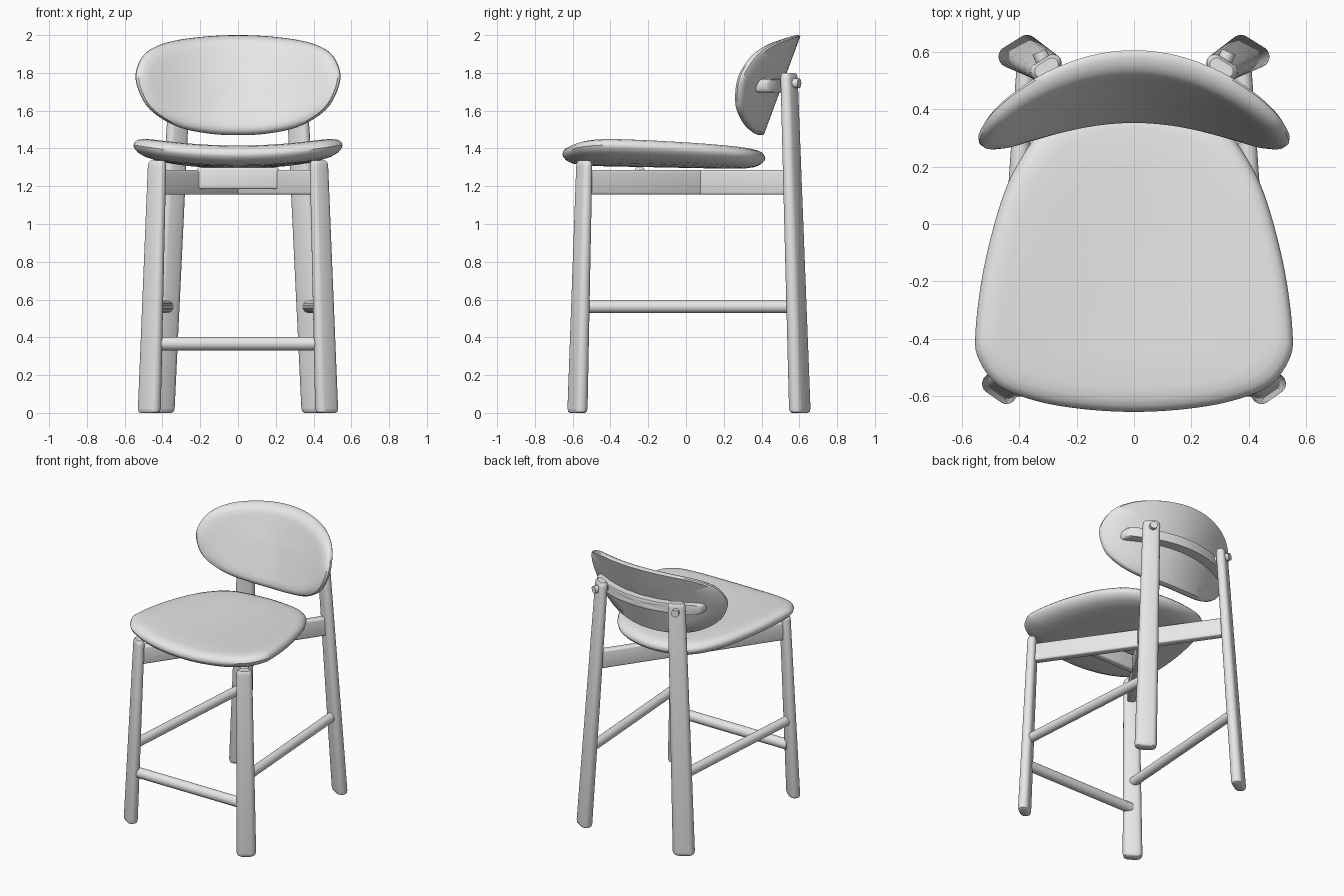
import bpy, bmesh, math
from mathutils import Vector, Matrix

if "Cube" in bpy.data.objects:
    bpy.data.objects.remove(bpy.data.objects["Cube"], do_unlink=True)

GREY = (0.8, 0.8, 0.8, 1.0)
material = bpy.data.materials.new("light grey")
material.use_nodes = True
material.diffuse_color = GREY
material.node_tree.nodes["Principled BSDF"].inputs["Base Color"].default_value = GREY


def finish(name, bm):
    """Turn a bmesh into a smooth-shaded object."""
    bmesh.ops.recalc_face_normals(bm, faces=bm.faces)
    mesh = bpy.data.meshes.new(name)
    bm.to_mesh(mesh)
    bm.free()
    mesh.materials.append(material)
    obj = bpy.data.objects.new(name, mesh)
    bpy.context.collection.objects.link(obj)
    bpy.ops.object.select_all(action='DESELECT')
    obj.select_set(True)
    bpy.context.view_layer.objects.active = obj
    bpy.ops.object.shade_smooth_by_angle(angle=math.radians(40))
    return obj


def mirrored_outline(half, steps=5):
    """Smooth closed outline from a half outline that starts and ends on the axis."""
    pts = [Vector(p) for p in half + [(-x, y) for x, y in half[-2:0:-1]]]
    n, out = len(pts), []
    for i in range(n):
        a, b, c, d = (pts[(i + k) % n] for k in (-1, 0, 1, 2))
        for s in range(steps):
            t = s / steps
            out.append(0.5 * (2 * b + (c - a) * t + (2 * a - 5 * b + 4 * c - d) * t ** 2
                              + (3 * b - a - 3 * c + d) * t ** 3))
    return out


def loft(name, outline, centre, profile, place):
    """Stack scaled copies of an outline; place maps (u, v, w) to space."""
    bm = bmesh.new()
    centre = Vector(centre)
    rings = []
    for scale, w in profile:
        ring = [centre + (p - centre) * scale for p in outline]
        rings.append([bm.verts.new(place(p.x, p.y, w)) for p in ring])
    n = len(outline)
    for low, high in zip(rings, rings[1:]):
        for i in range(n):
            j = (i + 1) % n
            bm.faces.new((low[i], low[j], high[j], high[i]))
    bm.faces.new(rings[0])
    bm.faces.new(rings[-1])
    return finish(name, bm)


def rod(name, start, end, radius):
    start, end = Vector(start), Vector(end)
    axis = end - start
    matrix = Matrix.Translation((start + end) / 2) @ axis.to_track_quat('Z', 'Y').to_matrix().to_4x4()
    bm = bmesh.new()
    bmesh.ops.create_cone(bm, cap_ends=True, segments=24, radius1=radius, radius2=radius,
                          depth=axis.length, matrix=matrix)
    return finish(name, bm)


def beam(name, start, end, width, height):
    """Rounded rectangular bar between two points."""
    start, end = Vector(start), Vector(end)
    axis = end - start
    turn = Matrix.Rotation(math.atan2(axis.y, axis.x), 4, 'Z')
    size = Matrix.Diagonal((axis.length, width, height, 1))
    bm = bmesh.new()
    bmesh.ops.create_cube(bm, size=1, matrix=Matrix.Translation((start + end) / 2) @ turn @ size)
    bmesh.ops.bevel(bm, geom=bm.edges[:], offset=0.012, segments=3, profile=0.5, affect='EDGES')
    return finish(name, bm)


# Saddle seat
seat_half = [(0, -.655), (.18, -.645), (.34, -.617), (.47, -.565), (.54, -.475), (.553, -.38),
             (.525, -.16), (.466, .07), (.405, .21), (.32, .325), (.2, .39), (0, .42)]
seat_profile = [(.02, 0), (.3, 0), (.6, 0), (.8, .003), (.9, .012), (.96, .027), (.992, .046),
                (1, .06), (.988, .077), (.96, .092), (.91, .102), (.84, .107), (.6, .108),
                (.3, .107), (.02, .106)]
loft("seat", mirrored_outline(seat_half), (0, -.13), seat_profile,
     lambda x, y, w: (x, y, 1.297 + .17 * x * x - .02 * y + w))


# Curved, reclined backrest
def back_y(x, z):
    return .415 + .37 * (z - 1.48) - .72 * x * x


back_half = [(0, 2), (.2, 1.99), (.38, 1.96), (.49, 1.905), (.537, 1.82), (.537, 1.74),
             (.49, 1.635), (.415, 1.565), (.3, 1.508), (.15, 1.478), (0, 1.47)]
back_profile = [(.02, 0), (.25, 0), (.5, 0), (.75, 0), (.98, 0), (1, .01), (.995, .03), (.97, .05),
                (.92, .066), (.85, .075), (.75, .077), (.5, .077), (.25, .077), (.02, .077)]
loft("backrest", mirrored_outline(back_half), (0, 1.76), back_profile,
     lambda x, z, w: (x, back_y(x, z) - w, z))

# Curved rail behind the backrest
rail_half = [(x, 1.767) for x in (0, .1, .2, .3, .4)] + [(.425, 1.75), (.425, 1.713)]
rail_half += [(x, 1.697) for x in (.4, .3, .2, .1, 0)]
rail_profile = [(.02, -.01), (.25, -.01), (.5, -.01), (.75, -.01), (1, -.01), (1, .045),
                (.97, .06), (.75, .063), (.5, .063), (.25, .063), (.02, .063)]
loft("back_rail", mirrored_outline(rail_half), (0, 1.732), rail_profile,
     lambda x, z, w: (x, back_y(x, 1.73) + w, z))


# Splayed, tapered legs with an oblong section set across each corner
def leg(name, side, foot, head, height, angle, length, radius):
    section = []
    for i in range(24):
        a = 2 * math.pi * (i + .5) / 24
        p = Vector((math.cos(a) * radius + math.copysign(length, math.cos(a)), math.sin(a) * radius))
        section.append(Matrix.Rotation(angle, 2) @ p)
    profile = [(.75, 0), (.92, .006), (1, .025), (.8, height - .03),
               (.75, height - .01), (.6, height)]

    def place(u, v, w):
        c = Vector(foot).lerp(Vector(head), w / height)
        return (side * (c.x + u), c.y + v, w)
    loft(name, section, (0, 0), profile, place)


FRONT_FOOT, FRONT_HEAD = (.47, -.575), (.428, -.538)
REAR_FOOT, REAR_HEAD = (.405, .603), (.305, .545)
for label, side in (("left", 1), ("right", -1)):
    leg(f"front_leg_{label}", side, FRONT_FOOT, FRONT_HEAD, 1.335, math.radians(35), .03, .036)
    leg(f"rear_leg_{label}", side, REAR_FOOT, REAR_HEAD, 1.8, math.radians(-32), .036, .038)
    rod(f"side_stretcher_{label}", (side * .452, -.555, .562), (side * .374, .585, .562), .033)
    rod(f"back_dowel_{label}", (side * .265, .45, 1.745), (side * .33, .6, 1.745), .026)
    # Crossed seat frame, front leg to opposite rear leg
    beam(f"frame_rail_{label}", (side * .425, -.535, 1.22), (side * -.338, .565, 1.22), .055, .13)

rod("front_stretcher", (-.44, -.565, .367), (.44, -.565, .367), .036)
beam("frame_cross_bar", (-.215, -.245, 1.242), (.215, -.245, 1.242), .05, .115)
